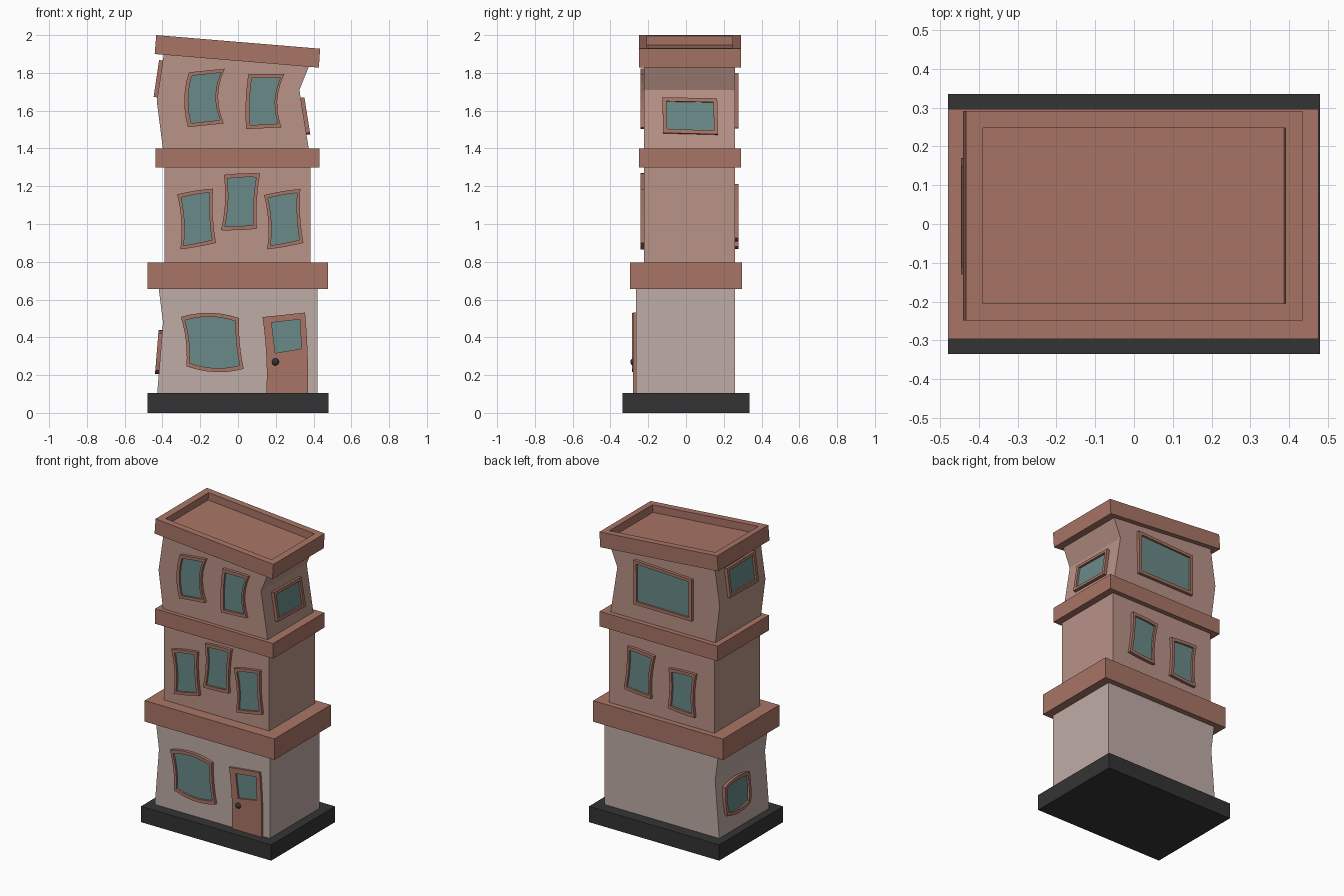
import bpy, bmesh
from mathutils import Vector

if "Cube" in bpy.data.objects:
    bpy.data.objects.remove(bpy.data.objects["Cube"])


def material(name, rgb):
    lin = [((c / 255 + 0.055) / 1.055) ** 2.4 for c in rgb]
    m = bpy.data.materials.new(name)
    m.diffuse_color = (*lin, 1)
    m.use_nodes = True
    m.node_tree.nodes["Principled BSDF"].inputs["Base Color"].default_value = m.diffuse_color
    return m


TRIM = material("terracotta trim", (169, 117, 102))
WALL = material("pink brick wall", (185, 147, 136))
STONE = material("pale stone wall", (191, 172, 167))
GLASS = material("teal glass", (104, 138, 136))
DARK = material("charcoal", (52, 52, 52))


def finish(name, bm, mat):
    bmesh.ops.recalc_face_normals(bm, faces=bm.faces)
    me = bpy.data.meshes.new(name)
    bm.to_mesh(me)
    bm.free()
    me.materials.append(mat)
    ob = bpy.data.objects.new(name, me)
    bpy.context.collection.objects.link(ob)
    return ob


def storey(name, profile, y0, y1, mat, recess=False):
    """Extrude an x-z profile along y; optionally sink a tray into its top."""
    bm = bmesh.new()
    f = bm.faces.new([bm.verts.new((x, y0, z)) for x, z in profile])
    ext = bmesh.ops.extrude_face_region(bm, geom=[f])["geom"]
    bmesh.ops.translate(bm, verts=[v for v in ext if isinstance(v, bmesh.types.BMVert)],
                        vec=(0, y1 - y0, 0))
    bmesh.ops.recalc_face_normals(bm, faces=bm.faces)
    if recess:
        top = max(bm.faces, key=lambda g: g.normal.z)
        bmesh.ops.inset_region(bm, faces=[top], thickness=0.062)
        down = top.normal * -0.05
        r = bmesh.ops.extrude_face_region(bm, geom=[top])["geom"]
        bmesh.ops.translate(bm, verts=[v for v in r if isinstance(v, bmesh.types.BMVert)], vec=down)
        if top.is_valid:
            bm.faces.remove(top)
    return finish(name, bm, mat)


def slab(name, x0, x1, z0, z1, y0, y1, mat):
    storey(name, [(x0, z0), (x1, z0), (x1, z1), (x0, z1)], y0, y1, mat)


def outline(corners, bows, n=6):
    """Four corners (tl, tr, br, bl); each edge bowed by an (a, b) offset."""
    pts = []
    for i in range(4):
        p, q = Vector(corners[i]), Vector(corners[(i + 1) % 4])
        for k in range(n):
            t = k / n
            pts.append(p.lerp(q, t) + Vector(bows[i]) * 4 * t * (1 - t))
    return pts


def shrink(pts, f):
    a, b = [p.x for p in pts], [p.y for p in pts]
    c = Vector(((min(a) + max(a)) / 2, (min(b) + max(b)) / 2))
    sx, sy = 1 - 2 * f / (max(a) - min(a)), 1 - 2 * f / (max(b) - min(b))
    return [Vector((c.x + (p.x - c.x) * sx, c.y + (p.y - c.y) * sy)) for p in pts]


def framed(name, outer, inner, plane, depth=0.02, glass=0.007):
    """Raised frame between two outlines with a recessed pane inside."""
    place, nrm = plane
    bm = bmesh.new()
    rings = [[bm.verts.new(place(p.x, p.y) + nrm * d) for p in pts]
             for pts, d in ((outer, -0.008), (outer, depth), (inner, depth), (inner, -0.008))]
    n = len(outer)
    for r in range(4):
        A, B = rings[r], rings[(r + 1) % 4]
        for i in range(n):
            j = (i + 1) % n
            bm.faces.new((A[i], A[j], B[j], B[i]))
    finish(name + "_frame", bm, TRIM)
    bm = bmesh.new()
    lo, hi = [[bm.verts.new(place(p.x, p.y) + nrm * d) for p in inner] for d in (-0.005, glass)]
    bm.faces.new(lo)
    bm.faces.new(hi)
    for i in range(n):
        j = (i + 1) % n
        bm.faces.new((lo[i], lo[j], hi[j], hi[i]))
    finish(name + "_glass", bm, GLASS)


def flat(y, side):
    return (lambda a, b: Vector((a, y, b))), Vector((0, side, 0))


def slope(x0, z0, x1, z1, side):
    """Leaning side wall through (x0, z0) and (x1, z1); coordinates are (y, z)."""
    k = (x1 - x0) / (z1 - z0)
    return (lambda a, b: Vector((x0 + k * (b - z0), a, b))), Vector((side, 0, -k * side)).normalized()


NONE = [(0, 0)] * 4


def window(name, corners, plane, bows=NONE, f=0.021):
    o = outline(corners, bows)
    framed(name, o, shrink(o, f), plane)


# Plinth, storeys, ledges and tilted tray roof
slab("plinth", -0.48, 0.48, 0, 0.105, -0.336, 0.336, DARK)
storey("ground_floor", [(-0.428, 0.1), (0.42, 0.1), (0.42, 0.66), (-0.42, 0.66), (-0.397, 0.48)],
       -0.265, 0.26, STONE)
slab("lower_ledge", -0.48, 0.476, 0.655, 0.795, -0.297, 0.297, TRIM)
slab("middle_floor", -0.39, 0.385, 0.79, 1.305, -0.222, 0.259, WALL)
slab("upper_ledge", -0.437, 0.432, 1.30, 1.40, -0.249, 0.291, TRIM)
storey("top_floor", [(-0.397, 1.395), (0.375, 1.395), (0.325, 1.71), (0.378, 1.84),
                     (-0.392, 1.905), (-0.43, 1.65)], -0.222, 0.259, WALL)
storey("roof", [(-0.441, 1.90), (0.428, 1.828), (0.435, 1.928), (-0.433, 2.0)],
       -0.249, 0.291, TRIM, recess=True)

# Ground floor front: bowed shop window and door
front0, front1 = flat(-0.265, -1), flat(-0.222, -1)
back = flat(0.259, 1)
window("shop_window", [(-0.302, 0.508), (0.005, 0.502), (0.03, 0.233), (-0.273, 0.247)],
       front0, [(0, 0.025), (-0.008, 0), (0, -0.024), (0.012, 0)])
framed("door", outline([(0.13, 0.507), (0.355, 0.531), (0.37, 0.105), (0.15, 0.105)],
                       [(0, 0), (0.006, 0), (0, 0), (0.01, 0)]),
       outline([(0.178, 0.478), (0.328, 0.495), (0.335, 0.34), (0.197, 0.317)], NONE),
       front0, depth=0.015, glass=0.004)
bpy.ops.mesh.primitive_uv_sphere_add(segments=16, ring_count=8, radius=0.02, location=(0.198, -0.275, 0.27))
knob = bpy.context.object
knob.name = "door_knob"
knob.data.materials.append(DARK)
bpy.ops.object.shade_smooth_by_angle()

# Middle floor: three wobbly windows in front, two behind
wob = [(0, 0.004), (-0.009, 0), (0, -0.003), (0.014, 0)]
for i, c in enumerate([
        [(-0.322, 1.157), (-0.132, 1.187), (-0.117, 0.9), (-0.305, 0.866)],
        [(-0.075, 1.26), (0.117, 1.268), (0.1, 0.975), (-0.09, 0.967)],
        [(0.138, 1.153), (0.33, 1.185), (0.346, 0.9), (0.155, 0.866)]]):
    window(f"middle_front_window_{i + 1}", c, front1, wob)
for i, c in enumerate([
        [(0.04, 1.197), (0.24, 1.212), (0.265, 0.925), (0.066, 0.908)],
        [(-0.265, 1.157), (-0.066, 1.147), (-0.06, 0.882), (-0.257, 0.868)]]):
    window(f"middle_back_window_{i + 1}", c, back, wob)

# Top floor: two bent windows in front, a wide one behind
window("top_front_window_1", [(-0.26, 1.803), (-0.07, 1.822), (-0.075, 1.532), (-0.265, 1.513)],
       front1, [(0, 0), (-0.033, 0), (0, 0), (-0.022, 0)])
window("top_front_window_2", [(0.055, 1.795), (0.245, 1.793), (0.23, 1.512), (0.043, 1.502)],
       front1, [(0, 0), (-0.03, 0), (0, 0), (-0.008, 0)])
window("top_back_window", [(-0.235, 1.782), (0.193, 1.8), (0.19, 1.507), (-0.235, 1.505)], back)

# Side windows on the leaning walls
window("top_right_window", [(-0.124, 1.668), (0.165, 1.662), (0.17, 1.472), (-0.122, 1.48)],
       slope(0.375, 1.395, 0.325, 1.71, 1))
window("top_left_window", [(-0.135, 1.865), (0.165, 1.86), (0.17, 1.675), (-0.13, 1.67)],
       slope(-0.43, 1.65, -0.392, 1.905, -1))
window("ground_left_window", [(-0.07, 0.42), (0.19, 0.415), (0.185, 0.225), (-0.06, 0.225)],
       slope(-0.428, 0.1, -0.397, 0.48, -1), [(0, 0.02), (0.008, 0), (0, -0.02), (-0.008, 0)])
